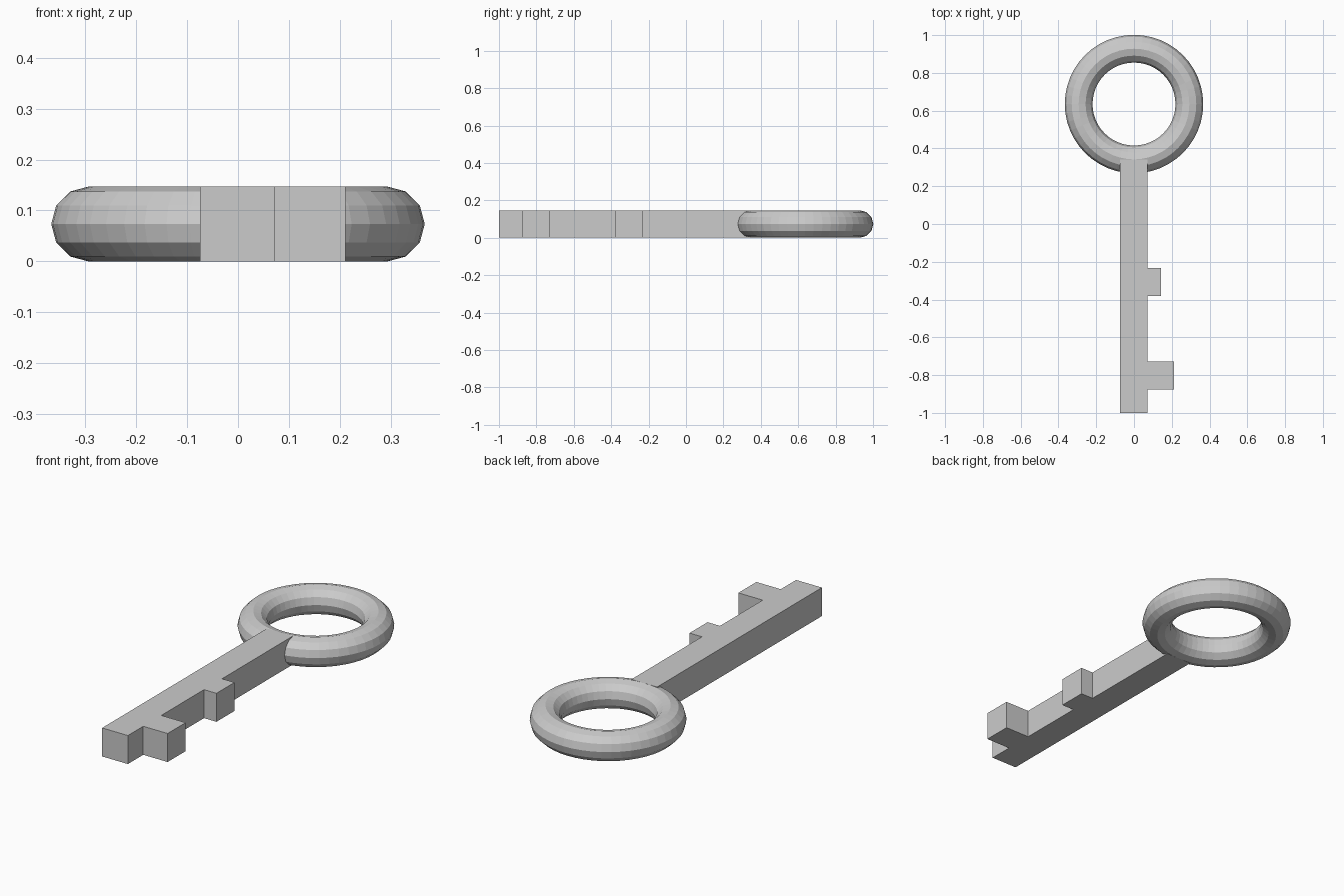
import bpy
import bmesh

default = bpy.data.objects.get("Cube")
if default:
    bpy.data.objects.remove(default, do_unlink=True)

T = 0.147          # thickness of the whole key
RING_Y = 0.635     # centre of the ring
RING_R = 0.293     # radius to the middle of the ring's tube

metal = bpy.data.materials.new("grey_metal")
metal.use_nodes = True
grey = (0.6, 0.6, 0.6, 1)
metal.diffuse_color = grey
metal.node_tree.nodes["Principled BSDF"].inputs["Base Color"].default_value = grey

# Ring handle, left flat shaded
bpy.ops.mesh.primitive_torus_add(
    major_segments=48, minor_segments=12, major_radius=RING_R,
    minor_radius=T / 2, location=(0, RING_Y, T / 2))
ring = bpy.context.object
ring.name = "ring_handle"
ring.data.materials.append(metal)


def extruded(name, outline):
    """Solid made from a flat outline raised to the key's thickness."""
    bm = bmesh.new()
    face = bm.faces.new([bm.verts.new((x, y, 0)) for x, y in outline])
    top = bmesh.ops.extrude_face_region(bm, geom=[face])["geom"]
    bmesh.ops.translate(bm, vec=(0, 0, T),
                        verts=[v for v in top if isinstance(v, bmesh.types.BMVert)])
    bmesh.ops.recalc_face_normals(bm, faces=bm.faces)
    mesh = bpy.data.meshes.new(name)
    bm.to_mesh(mesh)
    bm.free()
    mesh.materials.append(metal)
    obj = bpy.data.objects.new(name, mesh)
    bpy.context.collection.objects.link(obj)
    return obj


# Shaft with its two teeth, as one outline: (tooth start, tooth reach)
left, right = -0.075, 0.072
outline = [(left, -1), (right, -1)]
for y, reach in ((-0.875, 0.211), (-0.38, 0.143)):
    outline += [(right, y), (reach, y), (reach, y + T), (right, y + T)]
end = RING_Y - RING_R
outline += [(right, end), (left, end)]
extruded("shaft_and_teeth", outline)
